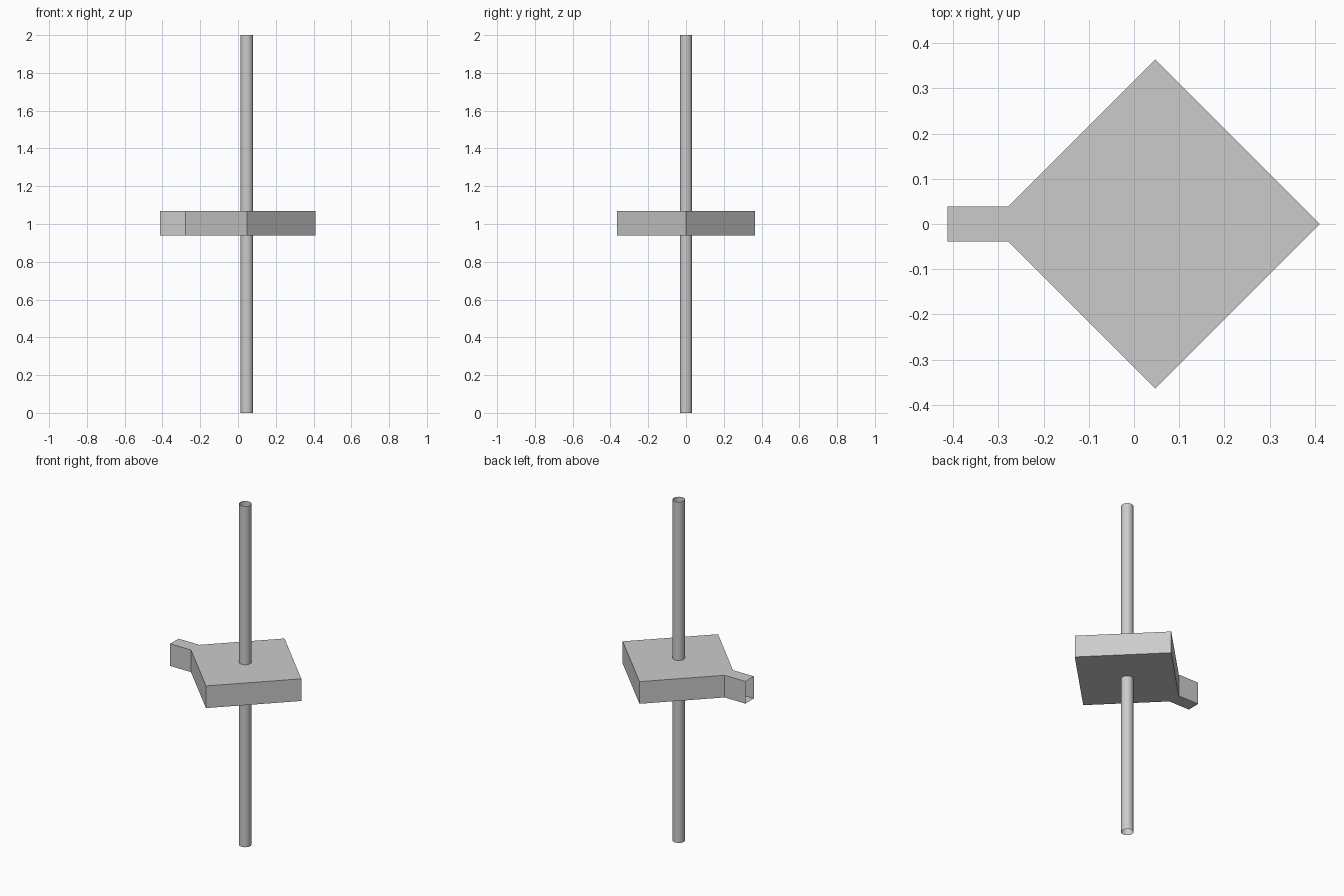
import bpy, bmesh
from math import cos, sin, pi

if "Cube" in bpy.data.objects:
    bpy.data.objects.remove(bpy.data.objects["Cube"])

CX = 0.047          # shared axis of pole and box
Z0, Z1 = 0.94, 1.07 # box bottom and top


def make_object(name, bm):
    mesh = bpy.data.meshes.new(name)
    bm.to_mesh(mesh)
    bm.free()
    obj = bpy.data.objects.new(name, mesh)
    bpy.context.collection.objects.link(obj)
    return obj


def open_tube(name, radius, z0, z1, sides=24):
    bm = bmesh.new()
    rings = [[bm.verts.new((CX + radius * cos(2 * pi * i / sides),
                            radius * sin(2 * pi * i / sides), z))
              for i in range(sides)] for z in (z0, z1)]
    for i in range(sides):
        j = (i + 1) % sides
        bm.faces.new((rings[0][i], rings[0][j], rings[1][j], rings[1][i])).smooth = True
    return make_object(name, bm)


# Vertical pipe, open at both ends, in two lengths meeting the box
open_tube("upper_pipe", 0.033, Z1, 2.0)
open_tube("lower_pipe", 0.033, 0.0, Z0)

# Hollow diamond box with a side spout, left open at the spout mouth
half, w = 0.364, 0.039
neck = CX - half + w
outline = [(-0.413, -w), (neck, -w), (CX, -half), (CX + half, 0),
           (CX, half), (neck, w), (-0.413, w)]
bm = bmesh.new()
low = [bm.verts.new((x, y, Z0)) for x, y in outline]
high = [bm.verts.new((x, y, Z1)) for x, y in outline]
bm.faces.new(low[::-1])
bm.faces.new(high)
for i in range(len(outline) - 1):
    bm.faces.new((low[i], low[i + 1], high[i + 1], high[i]))
make_object("junction_box", bm)
